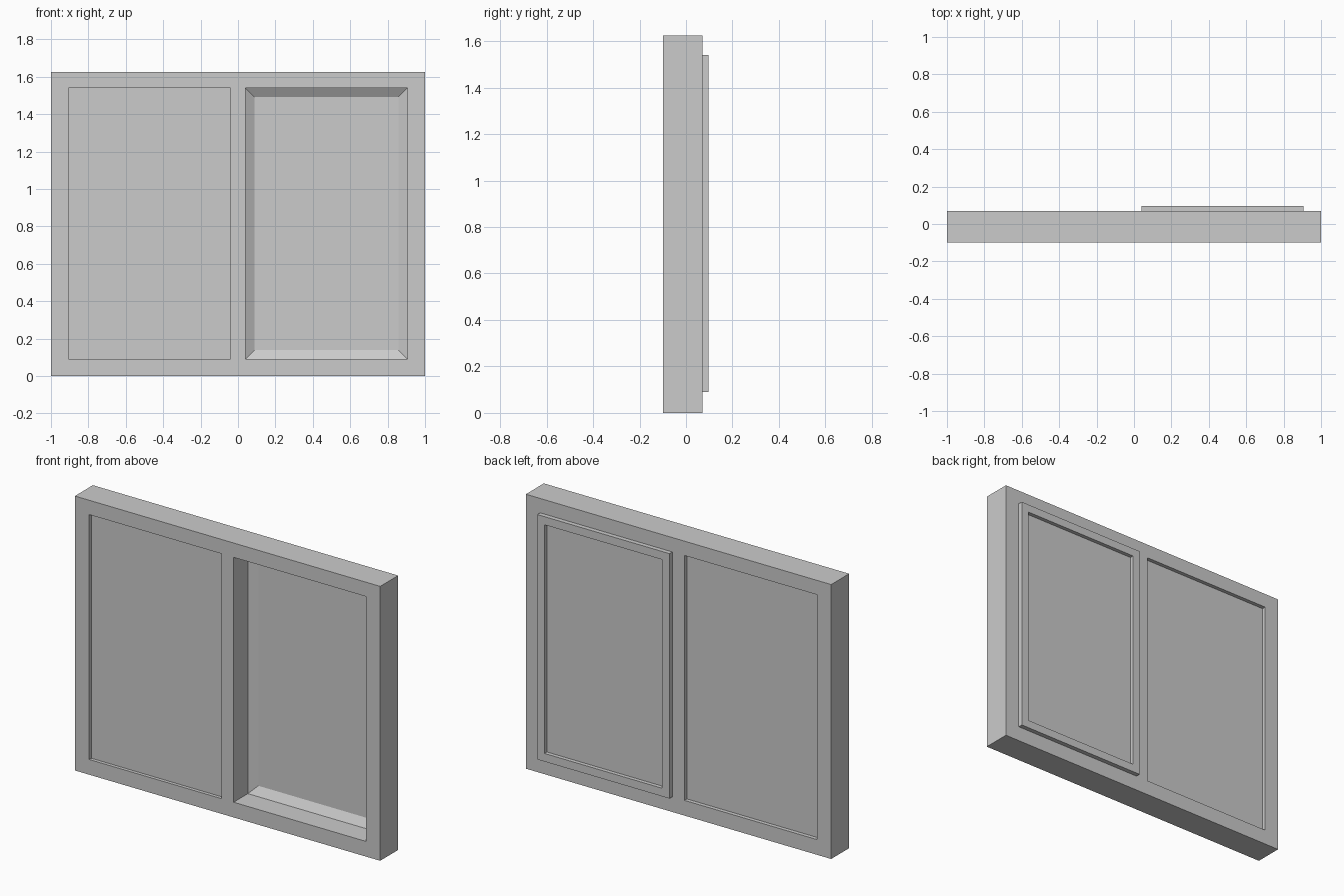
import bpy
import bmesh

cube = bpy.data.objects.get("Cube")
if cube:
    bpy.data.objects.remove(cube, do_unlink=True)

grey = bpy.data.materials.new("plain grey")
grey.use_nodes = True
colour = (0.6, 0.6, 0.6, 1)
grey.diffuse_color = colour
grey.node_tree.nodes["Principled BSDF"].inputs["Base Color"].default_value = colour

HEIGHT = 1.625
FRONT, BACK = -0.098, 0.07
SIDE, MULLION = 0.906, 0.04        # opening edges, measured from the centre
BOTTOM, TOP = 0.09, 1.54


def finish(name, bm):
    bmesh.ops.recalc_face_normals(bm, faces=bm.faces)
    mesh = bpy.data.meshes.new(name)
    bm.to_mesh(mesh)
    bm.free()
    mesh.materials.append(grey)
    obj = bpy.data.objects.new(name, mesh)
    bpy.context.collection.objects.link(obj)
    return obj


def rect(bm, x0, x1, inset, y):
    """Upright rectangle of vertices in an opening."""
    a, b, c, d = x0 + inset, x1 - inset, BOTTOM + inset, TOP - inset
    return [bm.verts.new((x, y, z)) for x, z in ((a, c), (b, c), (b, d), (a, d))]


def sweep(name, x0, x1, section, ring):
    """Join rectangles of (inset, y); a ring closes on itself, a panel is capped."""
    bm = bmesh.new()
    loops = [rect(bm, x0, x1, inset, y) for inset, y in section]
    pairs = list(zip(loops, loops[1:]))
    if ring:
        pairs.append((loops[-1], loops[0]))
    else:
        bm.faces.new(loops[0])
        bm.faces.new(loops[-1])
    for p, q in pairs:
        for i in range(4):
            j = (i + 1) % 4
            bm.faces.new((p[i], p[j], q[j], q[i]))
    return finish(name, bm)


# Outer frame: a grid with two open cells, extruded through the wall depth
xs = (-1, -SIDE, -MULLION, MULLION, SIDE, 1)
zs = (0, BOTTOM, TOP, HEIGHT)
bm = bmesh.new()
grid = [[bm.verts.new((x, FRONT, z)) for x in xs] for z in zs]
for r in range(3):
    for c in range(5):
        if r == 1 and c in (1, 3):
            continue
        bm.faces.new((grid[r][c], grid[r][c + 1], grid[r + 1][c + 1], grid[r + 1][c]))
result = bmesh.ops.extrude_face_region(bm, geom=bm.faces[:], use_keep_orig=True)
moved = [v for v in result["geom"] if isinstance(v, bmesh.types.BMVert)]
bmesh.ops.translate(bm, verts=moved, vec=(0, BACK - FRONT, 0))
finish("outer_frame", bm)

# Fixed panel, slightly recessed on both faces
sweep("right_panel", -SIDE, -MULLION, [(0, FRONT + 0.02), (0, BACK - 0.023)], False)

# Sash with a sloped front edge, standing proud of the back
sweep("left_sash", MULLION, SIDE,
      [(0, 0.035), (0.048, 0.065), (0.048, 0.097), (0, 0.097)], True)

# Thin pane inside the sash
sweep("left_pane", MULLION, SIDE, [(0.048, 0.065), (0.048, 0.074)], False)
